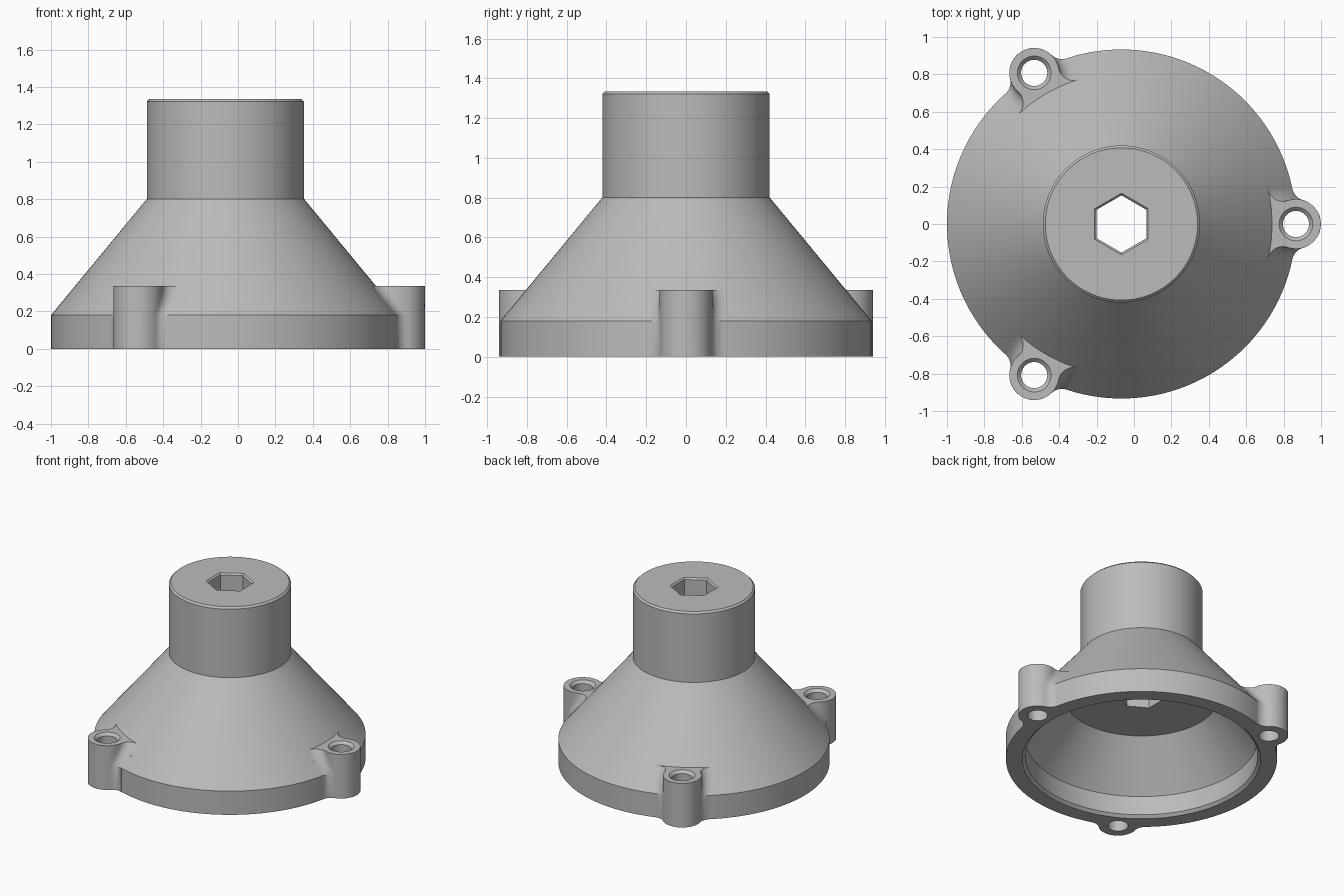
import bpy, bmesh
from math import sin, cos, pi, atan2, acos, radians
from mathutils import Matrix

if "Cube" in bpy.data.objects:
    bpy.data.objects.remove(bpy.data.objects["Cube"], do_unlink=True)

AXIS_X = -0.067                    # the body axis sits off centre
RIM, NECK = 0.933, 0.42
FLANGE_Z, SHOULDER_Z, TOP_Z = 0.18, 0.802, 1.335
LUG_R, LUG_Z, FILLET = 0.133, 0.335, 0.08

grey = bpy.data.materials.new("plain grey")
grey.use_nodes = True
grey.diffuse_color = (0.5, 0.5, 0.5, 1)
grey.node_tree.nodes["Principled BSDF"].inputs["Base Color"].default_value = (0.5, 0.5, 0.5, 1)


def loft(name, rings, angle=0.0):
    """Capped solid through rings of (x, y, z) points, turned about the body axis."""
    bm = bmesh.new()
    loops = [[bm.verts.new(p) for p in ring] for ring in rings]
    n = len(loops[0])
    for a, b in zip(loops, loops[1:]):
        for i in range(n):
            j = (i + 1) % n
            bm.faces.new((a[i], a[j], b[j], b[i]))
    bm.faces.new(loops[0])
    bm.faces.new(loops[-1])
    bmesh.ops.recalc_face_normals(bm, faces=bm.faces)
    bm.transform(Matrix.Translation((AXIS_X, 0, 0)) @ Matrix.Rotation(angle, 4, "Z"))
    mesh = bpy.data.meshes.new(name)
    bm.to_mesh(mesh)
    bm.free()
    mesh.materials.append(grey)
    obj = bpy.data.objects.new(name, mesh)
    bpy.context.collection.objects.link(obj)
    return obj


def circle(r, z, n, x=0.0, start=0.0):
    return [(x + r * cos(start + 2 * pi * i / n), r * sin(start + 2 * pi * i / n), z)
            for i in range(n)]


def lug_outline(z):
    """Lug circle blended into the body circle at height z by concave fillets."""
    slope = (RIM - NECK) / (SHOULDER_Z - FLANGE_Z)
    r = RIM - slope * max(0, z - FLANGE_Z)
    reach, gap = r + FILLET, LUG_R + FILLET
    t = acos((reach ** 2 + RIM ** 2 - gap ** 2) / (2 * reach * RIM))
    cx, cy = reach * cos(t), reach * sin(t)
    a = atan2(cy, cx - RIM)
    half = [(RIM + LUG_R * cos(a * i / 14), LUG_R * sin(a * i / 14)) for i in range(15)]
    for i in range(1, 11):
        b = a + (t - a) * i / 10 + pi
        half.append((cx + FILLET * cos(b), cy + FILLET * sin(b)))
    half.append(((r - 0.04) * cos(t), (r - 0.04) * sin(t)))
    outline = half + [(x, -y) for x, y in reversed(half[1:])]
    return [(x, y, z) for x, y in outline]


def combine(target, tool, operation):
    mod = target.modifiers.new(operation.lower(), "BOOLEAN")
    mod.operation, mod.solver, mod.object = operation, "EXACT", tool
    bpy.context.view_layer.objects.active = target
    bpy.ops.object.modifier_apply(modifier=mod.name)
    bpy.data.objects.remove(tool, do_unlink=True)


# Hollow flanged cone with a solid neck
profile = [(0.53, 0.49), (0.80, 0.164), (0.80, 0.02), (0.82, 0), (RIM, 0),
           (RIM, FLANGE_Z), (NECK, SHOULDER_Z), (NECK, TOP_Z - 0.013), (NECK - 0.013, TOP_Z)]
housing = loft("flanged_cone_housing", [circle(r, z, 144) for r, z in profile])

# Three filleted lugs, each with a countersunk bolt hole
levels = [0, FLANGE_Z] + [FLANGE_Z + (LUG_Z - FLANGE_Z) * i / 6 for i in range(1, 7)]
hole = [(0.07, -0.1), (0.07, LUG_Z - 0.02), (0.09, LUG_Z), (0.09, LUG_Z + 0.2)]
for k in range(3):
    angle = radians(120 * k)
    combine(housing, loft("lug", [lug_outline(z) for z in levels], angle), "UNION")
    cutter = loft("bolt_hole", [circle(r, z, 40, RIM) for r, z in hole], angle)
    combine(housing, cutter, "DIFFERENCE")

# Chamfered hexagonal hole through the neck
hexagon = [(0.153, 0.4), (0.153, TOP_Z - 0.012), (0.165, TOP_Z), (0.165, TOP_Z + 0.1)]
cutter = loft("hex_hole", [circle(r, z, 6, 0, pi / 6) for r, z in hexagon])
combine(housing, cutter, "DIFFERENCE")

# Smooth curved walls, sharp rims
bpy.ops.object.select_all(action="DESELECT")
housing.select_set(True)
bpy.context.view_layer.objects.active = housing
bpy.ops.object.shade_smooth_by_angle(angle=radians(28))
